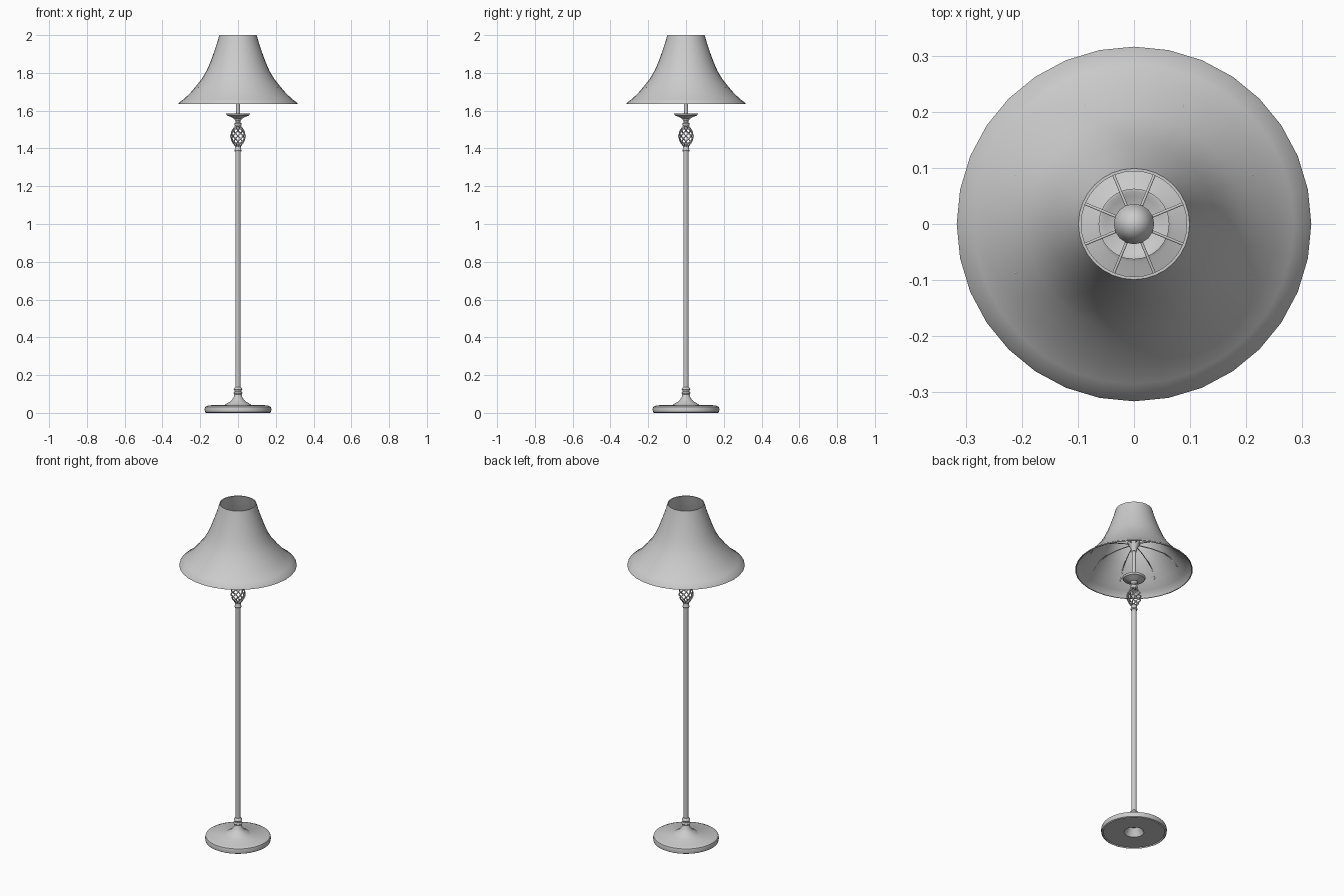
import bpy
import bmesh
from math import cos, sin, pi, radians

cube = bpy.data.objects.get("Cube")
if cube:
    bpy.data.objects.remove(cube, do_unlink=True)

grey = bpy.data.materials.new("light grey")
grey.use_nodes = True
grey.diffuse_color = (0.6, 0.6, 0.6, 1)
grey.node_tree.nodes["Principled BSDF"].inputs["Base Color"].default_value = (0.6, 0.6, 0.6, 1)


def finish(name, mesh, angle=40):
    """Link a mesh with the shared material and smooth shading."""
    ob = bpy.data.objects.new(name, mesh)
    bpy.context.collection.objects.link(ob)
    mesh.materials.clear()
    mesh.materials.append(grey)
    bpy.ops.object.select_all(action='DESELECT')
    ob.select_set(True)
    bpy.context.view_layer.objects.active = ob
    bpy.ops.object.shade_smooth_by_angle(angle=radians(angle))
    return ob


def lathe(name, profile, sides, closed=False, angle=40):
    """Revolve (radius, height) points around the z axis."""
    bm = bmesh.new()
    verts = [bm.verts.new((r, 0, z)) for r, z in profile]
    edges = [bm.edges.new(pair) for pair in zip(verts, verts[1:])]
    if closed:
        edges.append(bm.edges.new((verts[-1], verts[0])))
    bmesh.ops.spin(bm, geom=verts + edges, cent=(0, 0, 0), axis=(0, 0, 1),
                   angle=2 * pi, steps=sides, use_duplicate=False)
    bmesh.ops.remove_doubles(bm, verts=bm.verts, dist=0.0002)
    bmesh.ops.recalc_face_normals(bm, faces=bm.faces)
    mesh = bpy.data.meshes.new(name)
    bm.to_mesh(mesh)
    bm.free()
    return finish(name, mesh, angle)


def wires(name, paths, radius):
    """Round wires along several paths, as one mesh."""
    curve = bpy.data.curves.new(name, 'CURVE')
    curve.dimensions = '3D'
    curve.bevel_depth = radius
    curve.bevel_resolution = 1
    curve.use_fill_caps = True
    for path in paths:
        spline = curve.splines.new('POLY')
        spline.points.add(len(path) - 1)
        for point, co in zip(spline.points, path):
            point.co = (*co, 1)
    temp = bpy.data.objects.new(name + " path", curve)
    bpy.context.collection.objects.link(temp)
    bpy.context.view_layer.update()
    mesh = bpy.data.meshes.new_from_object(
        temp.evaluated_get(bpy.context.evaluated_depsgraph_get()))
    bpy.data.objects.remove(temp, do_unlink=True)
    return finish(name, mesh, 60)


# Round foot with a hollow centre underneath
lathe("base", [(0, 0.055), (0.03, 0.05), (0.053, 0.006), (0.165, 0.006), (0.168, 0),
               (0.175, 0.004), (0.177, 0.02), (0.174, 0.032), (0.155, 0.04),
               (0.068, 0.043), (0.06, 0.05), (0.038, 0.062), (0.024, 0.08),
               (0.018, 0.1), (0, 0.1)], 32)

# Turned collar, pole and upper collar
lathe("base_collar", [(0, 0.095), (0.02, 0.098), (0.024, 0.105), (0.018, 0.112), (0.018, 0.118),
                      (0.023, 0.124), (0.021, 0.132), (0.014, 0.138), (0, 0.138)], 16)
lathe("pole", [(0, 0.13), (0.014, 0.13), (0.014, 1.39), (0, 1.39)], 16)
lathe("upper_collar", [(0, 1.382), (0.017, 1.384), (0.019, 1.39), (0.016, 1.396),
                       (0.015, 1.41), (0.011, 1.418), (0, 1.42)], 16)

# Twisted wire cage
cage = []
for k in range(8):
    path = []
    for i in range(17):
        t = i / 16
        a = 2 * pi * k / 8 + pi * t
        r = 0.009 + 0.029 * sin(pi * t) ** 0.9
        path.append((r * cos(a), r * sin(a), 1.408 + 0.115 * t))
    cage.append(path)
wires("twisted_cage", cage, 0.0035)

# Neck, drip saucer and stem
lathe("cage_neck", [(0, 1.512), (0.012, 1.514), (0.019, 1.524), (0.019, 1.532), (0.012, 1.538),
                    (0.012, 1.545), (0.017, 1.55), (0.02, 1.558), (0, 1.56)], 16)
lathe("saucer", [(0, 1.556), (0.022, 1.558), (0.036, 1.566), (0.058, 1.574), (0.063, 1.584),
                 (0.058, 1.584), (0.05, 1.578), (0, 1.574)], 24)
lathe("stem", [(0, 1.56), (0.011, 1.56), (0.011, 1.77), (0, 1.77)], 12)

# Hub that carries the shade
lathe("hub", [(0, 1.745), (0.014, 1.745), (0.017, 1.765), (0.032, 1.79), (0.036, 1.8),
              (0.033, 1.808), (0.03, 1.82), (0.021, 1.832), (0.01, 1.839), (0, 1.84)], 16)

# Eight bent arms reaching to the inside of the shade
arms = []
for k in range(8):
    a = radians(22.5 + 45 * k)
    arms.append([(r * cos(a), r * sin(a), z) for r, z in
                 [(0.02, 1.79), (0.1, 1.782), (0.17, 1.765), (0.205, 1.745),
                  (0.228, 1.72), (0.243, 1.695)]])
wires("shade_arms", arms, 0.0025)

# Flared shade with a thin wall
outer = [(0.316, 1.634), (0.314, 1.641), (0.285, 1.663), (0.252, 1.695), (0.222, 1.73),
         (0.192, 1.768), (0.167, 1.81), (0.146, 1.858), (0.127, 1.91), (0.111, 1.957), (0.099, 2.0)]
inner = [(r - 0.005, z) for r, z in reversed(outer)]
lathe("shade", outer + inner, 32, closed=True)
